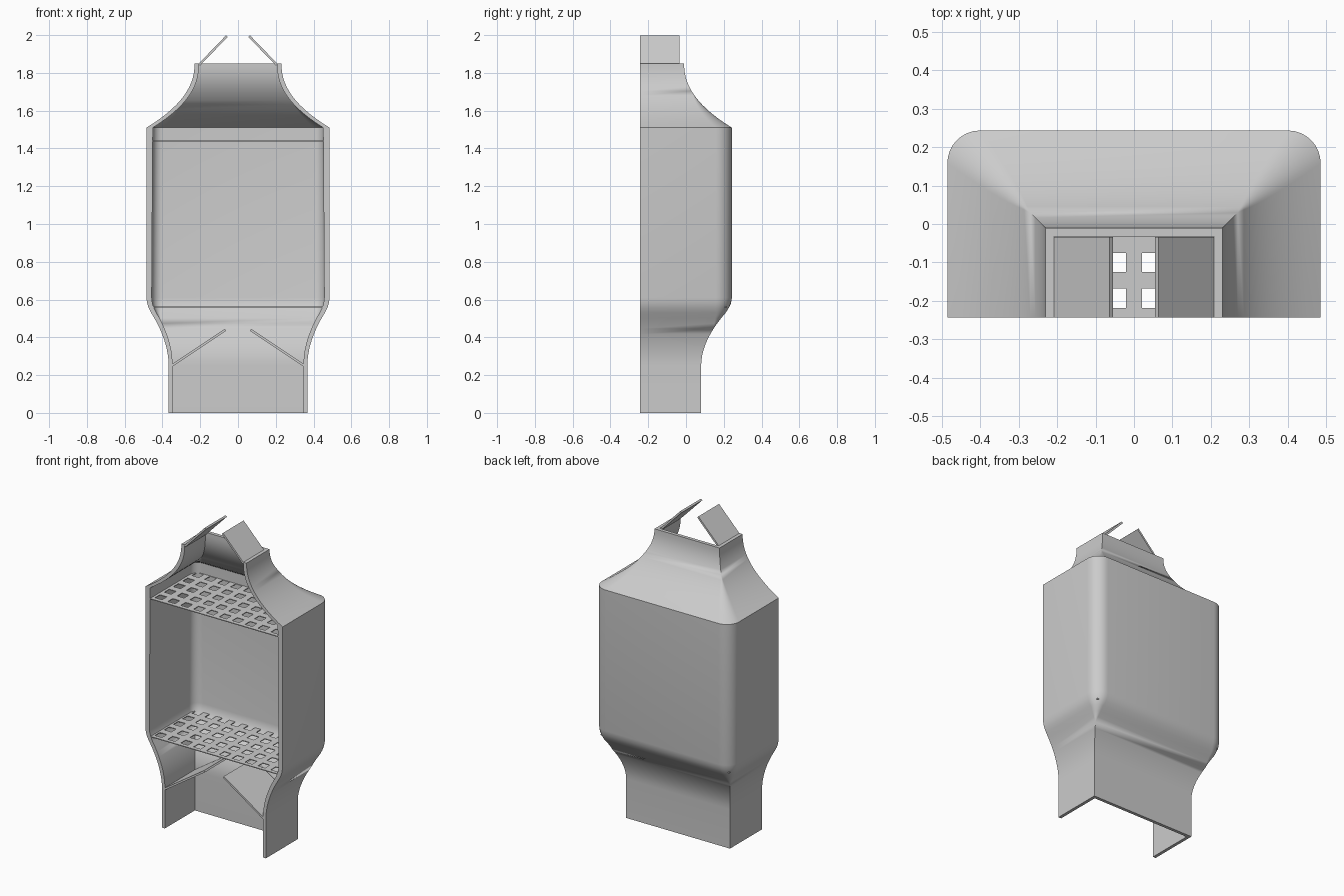
import bpy, bmesh, math

if "Cube" in bpy.data.objects:
    bpy.data.objects.remove(bpy.data.objects["Cube"], do_unlink=True)

FRONT = -0.243

grey = bpy.data.materials.new("plain_grey")
grey.use_nodes = True
grey.diffuse_color = (0.6, 0.6, 0.6, 1)
grey.node_tree.nodes["Principled BSDF"].inputs["Base Color"].default_value = (0.6, 0.6, 0.6, 1)


def finish(name, bm, smooth=False):
    bmesh.ops.recalc_face_normals(bm, faces=bm.faces[:])
    mesh = bpy.data.meshes.new(name)
    bm.to_mesh(mesh)
    bm.free()
    mesh.materials.append(grey)
    obj = bpy.data.objects.new(name, mesh)
    bpy.context.collection.objects.link(obj)
    if smooth:
        bpy.ops.object.select_all(action='DESELECT')
        obj.select_set(True)
        bpy.context.view_layer.objects.active = obj
        bpy.ops.object.shade_smooth_by_angle(angle=math.radians(30))
    return obj


def u_path(w, back, r, z, steps=8):
    """U-shaped wall line, open at the front, with rounded back corners."""
    half = [(w, FRONT, z)]
    for i in range(steps + 1):
        a = math.pi / 2 * i / steps
        half.append((w - r + r * math.cos(a), back - r + r * math.sin(a), z))
    return half + [(-x, y, z) for x, y, z in reversed(half)]


def loft(name, rows):
    """Skin a thick U-shaped wall through rows of (z, width, back, radius, thickness)."""
    bm = bmesh.new()
    rings = []
    for z, w, back, r, t in rows:
        pts = u_path(w, back, r, z) + u_path(w - t, back - t, max(0, r - t), z)[::-1]
        rings.append([bm.verts.new(p) for p in pts])
    n = len(rings[0])
    for a, b in zip(rings, rings[1:]):
        for i in range(n):
            j = (i + 1) % n
            bm.faces.new((a[i], a[j], b[j], b[i]))
    for ring in (rings[0], rings[-1]):
        for i in range(n // 2 - 1):
            bm.faces.new((ring[i], ring[i + 1], ring[n - 2 - i], ring[n - 1 - i]))
    bmesh.ops.remove_doubles(bm, verts=bm.verts[:], dist=0.0001)
    return finish(name, bm, True)


# Casing: straight foot, flared neck, rounded shoulder, box and concave hood
rows = [(0, 0.367, 0.08, 0, 0.02)]
for i in range(11):
    u = i / 10
    f = u ** 1.9
    rows.append((0.25 + 0.28 * u, 0.367 + 0.093 * f, 0.08 + 0.13 * f,
                 0.05 * max(0, u - 0.7) / 0.3, 0.02 + 0.008 * u))
rows += [(0.555, 0.473, 0.226, 0.07, 0.028),
         (0.58, 0.481, 0.238, 0.08, 0.028),
         (0.61, 0.485, 0.243, 0.085, 0.028)]
for i in range(15):
    u = i / 14
    f = (1 - u) ** 2.2
    rows.append((1.51 + 0.34 * u, 0.23 + 0.255 * f, -0.01 + 0.253 * f,
                 0.085 * max(0, 1 - u / 0.55), 0.022 + 0.012 * (1 - u)))
loft("casing", rows)


# Grates: flat sheets with a regular grid of square holes
def grate(name, z):
    pitch_x, pitch_y, hole, half_w, back = 0.091, 0.093, 0.05, 0.456, 0.214
    xs, ys = [-half_w], [FRONT]
    for i in range(10):
        c = (i - 4.5) * pitch_x
        xs += [c - hole / 2, c + hole / 2]
    for j in range(5):
        c = -0.193 + j * pitch_y
        ys += [c - hole / 2, c + hole / 2]
    xs.append(half_w)
    ys.append(back)
    bm = bmesh.new()
    grid = [[bm.verts.new((x, y, z)) for y in ys] for x in xs]
    for i in range(len(xs) - 1):
        for j in range(len(ys) - 1):
            if not (i % 2 and j % 2):
                bm.faces.new((grid[i][j], grid[i + 1][j], grid[i + 1][j + 1], grid[i][j + 1]))
    top = bmesh.ops.extrude_face_region(bm, geom=bm.faces[:], use_keep_orig=True)
    for v in top["geom"]:
        if isinstance(v, bmesh.types.BMVert):
            v.co.z -= 0.005
    finish(name, bm)


grate("upper_grate", 1.442)
grate("lower_grate", 0.562)


# Flaps: thin sloping plates in mirrored pairs
def flap(name, low, high, back, thick=0.012):
    dx, dz = high[0] - low[0], high[1] - low[1]
    k = thick / math.hypot(dx, dz)
    off = (dz * k, -dx * k)
    corners = [low, high, (high[0] + off[0], high[1] + off[1]), (low[0] + off[0], low[1] + off[1])]
    for side, s in (("left", 1), ("right", -1)):
        bm = bmesh.new()
        ends = [[bm.verts.new((s * x, y, z)) for x, z in corners] for y in (FRONT, back)]
        for i in range(4):
            j = (i + 1) % 4
            bm.faces.new((ends[0][i], ends[0][j], ends[1][j], ends[1][i]))
        for e in ends:
            bm.faces.new(e)
        finish(side + "_" + name, bm)


flap("top_flap", (0.202, 1.838), (0.055, 1.99), -0.034)
flap("lower_flap", (0.352, 0.242), (0.063, 0.435), 0.062)
